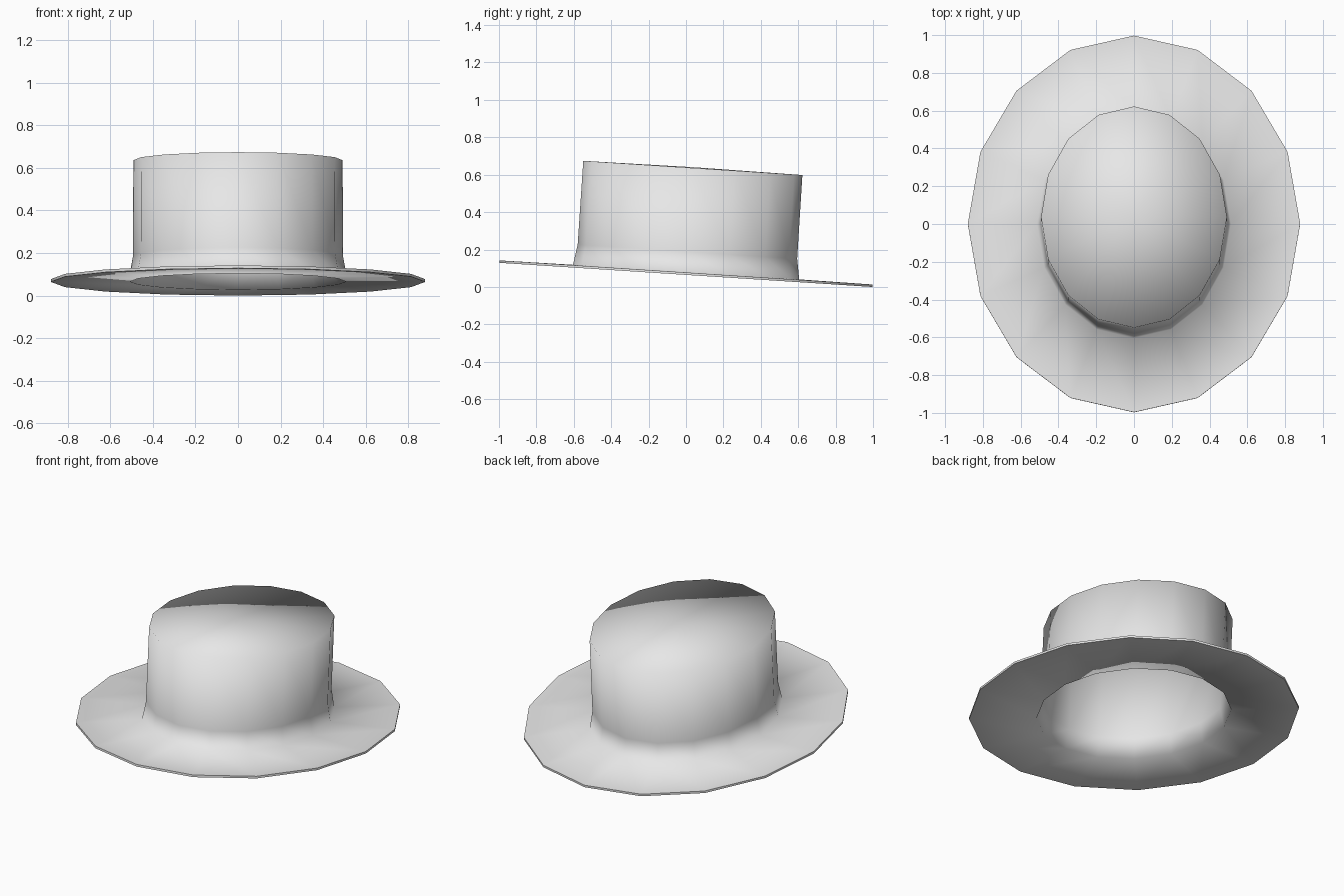
import bpy, bmesh, math
from mathutils import Matrix

cube = bpy.data.objects.get("Cube")
if cube:
    bpy.data.objects.remove(cube, do_unlink=True)

SIDES = 16
TILT = math.radians(-3.7)

# Single grey felt material
felt = bpy.data.materials.new("light_grey_felt")
felt.use_nodes = True
felt.diffuse_color = (0.8, 0.8, 0.8, 1)
felt.node_tree.nodes["Principled BSDF"].inputs["Base Color"].default_value = (0.8, 0.8, 0.8, 1)

bm = bmesh.new()


def ring(rx, ry, z):
    """Oval loop of vertices with a corner at front and back."""
    angles = [2 * math.pi * i / SIDES for i in range(SIDES)]
    return [bm.verts.new((rx * math.sin(a), ry * math.cos(a), z)) for a in angles]


def bridge(a, b):
    for i in range(SIDES):
        j = (i + 1) % SIDES
        bm.faces.new((a[i], a[j], b[j], b[i]))


def cap(loop, z):
    tip = bm.verts.new((0, 0, z))
    for i in range(SIDES):
        bm.faces.new((loop[i], loop[(i + 1) % SIDES], tip))


def shell(profile, tip_z):
    """Brim, flared base, straight wall and closed crown; returns the brim edge."""
    loops = [ring(*p) for p in profile]
    for a, b in zip(loops, loops[1:]):
        bridge(a, b)
    cap(loops[-1], tip_z)
    return loops[0]


# Outer skin: brim edge, crown base, top of flare, crown rim
outer = shell([(0.88, 0.999, 0.079), (0.513, 0.606, 0.081),
               (0.493, 0.588, 0.19), (0.492, 0.587, 0.639)], 0.643)
# Inner lining and brim underside
inner = shell([(0.88, 0.999, 0.066), (0.508, 0.602, 0.067),
               (0.481, 0.576, 0.18), (0.480, 0.575, 0.626)], 0.630)
# Thin brim edge
bridge(outer, inner)

bmesh.ops.recalc_face_normals(bm, faces=bm.faces)
for f in bm.faces:
    f.smooth = True
# Only the brim edge is crisp
for loop in (outer, inner):
    for i in range(SIDES):
        bm.edges.get((loop[i], loop[(i + 1) % SIDES])).smooth = False

# Tip the hat back and rest it on the floor, centred
bm.transform(Matrix.Rotation(TILT, 4, 'X'))
low = min(v.co.z for v in bm.verts)
mid = (min(v.co.y for v in bm.verts) + max(v.co.y for v in bm.verts)) / 2
bm.transform(Matrix.Translation((0, -mid, -low)))

mesh = bpy.data.meshes.new("hat")
bm.to_mesh(mesh)
bm.free()
mesh.materials.append(felt)
hat = bpy.data.objects.new("hat", mesh)
bpy.context.scene.collection.objects.link(hat)
